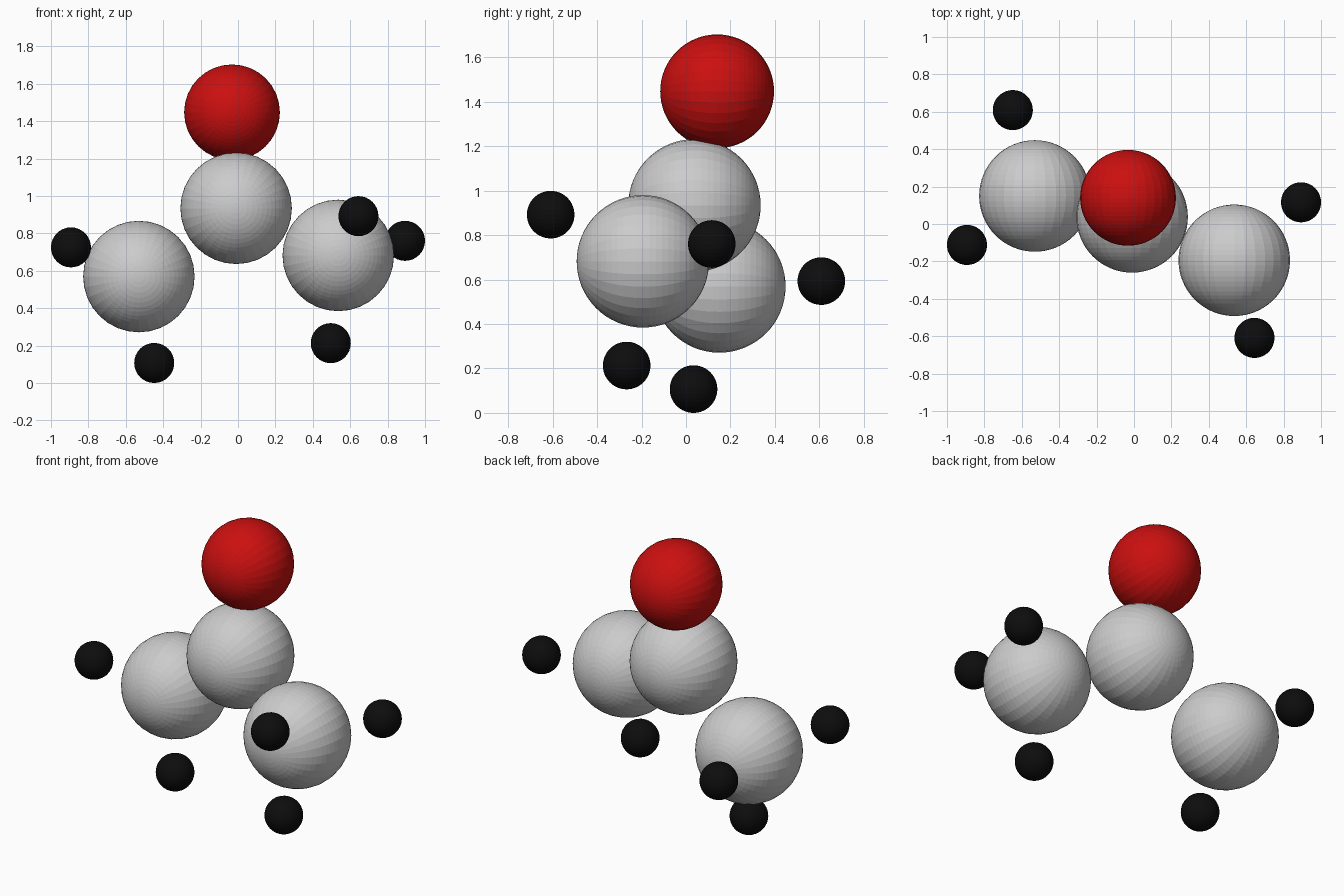
import bpy, math

if "Cube" in bpy.data.objects:
    bpy.data.objects.remove(bpy.data.objects["Cube"])


def material(name, rgb):
    m = bpy.data.materials.new(name)
    m.diffuse_color = (*rgb, 1)
    m.use_nodes = True
    m.node_tree.nodes["Principled BSDF"].inputs["Base Color"].default_value = m.diffuse_color
    return m


red = material("red", (0.6, 0.005, 0.005))
black = material("black", (0.004, 0.004, 0.004))


def ball(name, r, loc, mat=None):
    # flat-faced sphere with its poles pointing along y
    bpy.ops.mesh.primitive_uv_sphere_add(
        segments=32, ring_count=32, radius=r, location=loc,
        rotation=(math.pi / 2, 0, 0))
    ob = bpy.context.object
    ob.name = name
    if mat:
        ob.data.materials.append(mat)


# oxygen atom on top
ball("oxygen", 0.256, (-0.032, 0.14, 1.447), red)

# three carbon atoms
for name, loc in (("carbon_middle", (-0.01, 0.038, 0.934)),
                  ("carbon_left", (-0.53, 0.15, 0.569)),
                  ("carbon_right", (0.536, -0.194, 0.682))):
    ball(name, 0.298, loc)

# small hydrogen atoms, three around each outer carbon
hydrogens = {
    "left": [(-0.893, -0.112, 0.725), (-0.448, 0.034, 0.107), (-0.648, 0.609, 0.593)],
    "right": [(0.496, -0.267, 0.213), (0.644, -0.609, 0.892), (0.893, 0.116, 0.76)],
}
for side, spots in hydrogens.items():
    for i, loc in enumerate(spots, 1):
        ball(f"hydrogen_{side}_{i}", 0.107, loc, black)
